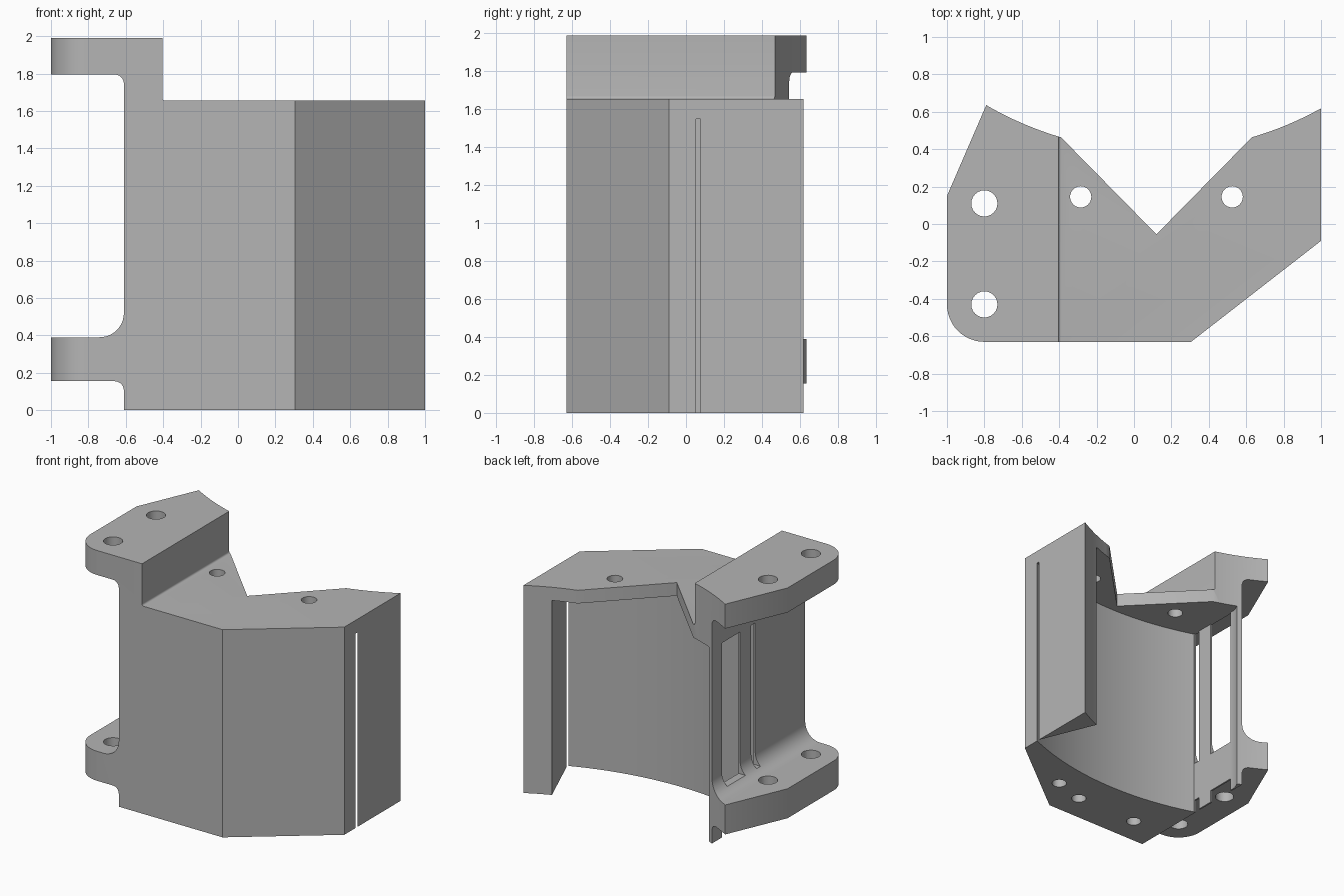
import bpy, bmesh, math

if "Cube" in bpy.data.objects:
    bpy.data.objects.remove(bpy.data.objects["Cube"], do_unlink=True)

grey = bpy.data.materials.new("plain grey")
grey.use_nodes = True
colour = (0.46, 0.46, 0.46, 1)
grey.diffuse_color = colour
grey.node_tree.nodes["Principled BSDF"].inputs["Base Color"].default_value = colour


def arc(cx, cy, r, start, end, steps=10):
    """Points along an arc, angles in degrees."""
    angles = [math.radians(start + (end - start) * i / steps) for i in range(steps + 1)]
    return [(cx + r * math.cos(a), cy + r * math.sin(a)) for a in angles]


def prism(name, points, low, high, upright=False):
    """Extrude a closed outline along z, or along y if upright."""
    bm = bmesh.new()
    place = (lambda p: (p[0], low, p[1])) if upright else (lambda p: (p[0], p[1], low))
    face = bm.faces.new([bm.verts.new(place(p)) for p in points])
    moved = bmesh.ops.extrude_face_region(bm, geom=[face])["geom"]
    step = (0, high - low, 0) if upright else (0, 0, high - low)
    bmesh.ops.translate(bm, vec=step, verts=[v for v in moved if isinstance(v, bmesh.types.BMVert)])
    bmesh.ops.recalc_face_normals(bm, faces=bm.faces)
    mesh = bpy.data.meshes.new(name)
    bm.to_mesh(mesh)
    bm.free()
    mesh.materials.append(grey)
    obj = bpy.data.objects.new(name, mesh)
    bpy.context.collection.objects.link(obj)
    return obj


def combine(target, tool, operation="DIFFERENCE"):
    """Apply a boolean and discard the tool."""
    mod = target.modifiers.new("cut", "BOOLEAN")
    mod.operation, mod.object, mod.solver = operation, tool, "EXACT"
    bpy.context.view_layer.objects.active = target
    bpy.ops.object.modifier_apply(modifier=mod.name)
    bpy.data.objects.remove(tool, do_unlink=True)


def hole(x, y, r, low, high):
    combine(bracket, prism("hole_cutter", arc(x, y, r, 0, 345, 23), low, high))


# Side profile: body with an upper and a lower mounting tab, filleted corners
wall = -0.61
profile = [(1.1, 0), (1.1, 1.655)]
profile += arc(-0.39, 1.67, 0.015, 270, 180, 4)
profile += [(-0.405, 1.99), (-1.1, 1.99), (-1.1, 1.795)]
profile += arc(wall - 0.05, 1.745, 0.05, 90, 0, 6)
profile += arc(wall - 0.13, 0.52, 0.13, 0, -90)
profile += [(-1.1, 0.39), (-1.1, 0.155)]
profile += arc(wall - 0.05, 0.105, 0.05, 90, 0, 6)
profile += [(wall, 0)]
bracket = prism("bracket_body", profile, -1, 1, upright=True)

# Plan outline: notched rear edge following a large bore, one rounded corner
cx, cy, bore = 0.12, 2.2, 1.81


def bore_angle(x):
    return -math.degrees(math.acos((x - cx) / bore))


plan = arc(cx, cy, bore, bore_angle(-0.79), bore_angle(-0.39), 8)
plan += [(cx, -0.055)]
plan += arc(cx, cy, bore, bore_angle(0.63), bore_angle(1.0), 8)
plan += [(1, -0.09), (0.305, -0.63)]
plan += arc(-0.8, -0.43, 0.2, 270, 180, 12)
plan += [(-1, 0.15)]
combine(bracket, prism("plan_cutter", plan, -0.2, 2.2), "INTERSECT")

# Curved pocket, open at the bottom and rear, under a thin top plate
outer, half, skin = 2.32, 22.5, wall + 0.013
left_end = -math.degrees(math.acos((skin - cx) / outer))
pocket = arc(cx, cy, outer, left_end, -90 + half, 40)
pocket += arc(cx, cy, 1.6, -90 + half, -90 - half, 10)
pocket += [(skin, cy + (skin - cx) / math.tan(math.radians(half)))]
combine(bracket, prism("pocket_cutter", pocket, -0.2, 1.55))

# Slots through the thin side wall, leaving one upright post
for front, rear in ((0.0, 0.05), (0.19, 0.42)):
    for low, high in ((-0.1, 0.1), (0.42, 1.55)):
        slot = [(-0.8, front), (-0.58, front), (-0.58, rear), (-0.8, rear)]
        combine(bracket, prism("slot_cutter", slot, low, high))

# Tab holes, plate holes and blind holes underneath
for y in (0.11, -0.43):
    hole(-0.8, y, 0.07, -0.2, 2.2)
for x in (-0.285, 0.525):
    hole(x, 0.145, 0.057, 1.4, 1.75)
for x, y in ((0.46, -0.33), (0.2, -0.41), (-0.34, -0.41)):
    hole(x, y, 0.055, -0.1, 0.4)

bpy.ops.object.select_all(action="DESELECT")
bracket.select_set(True)
bpy.context.view_layer.objects.active = bracket
bpy.ops.object.shade_smooth_by_angle(angle=math.radians(30))
